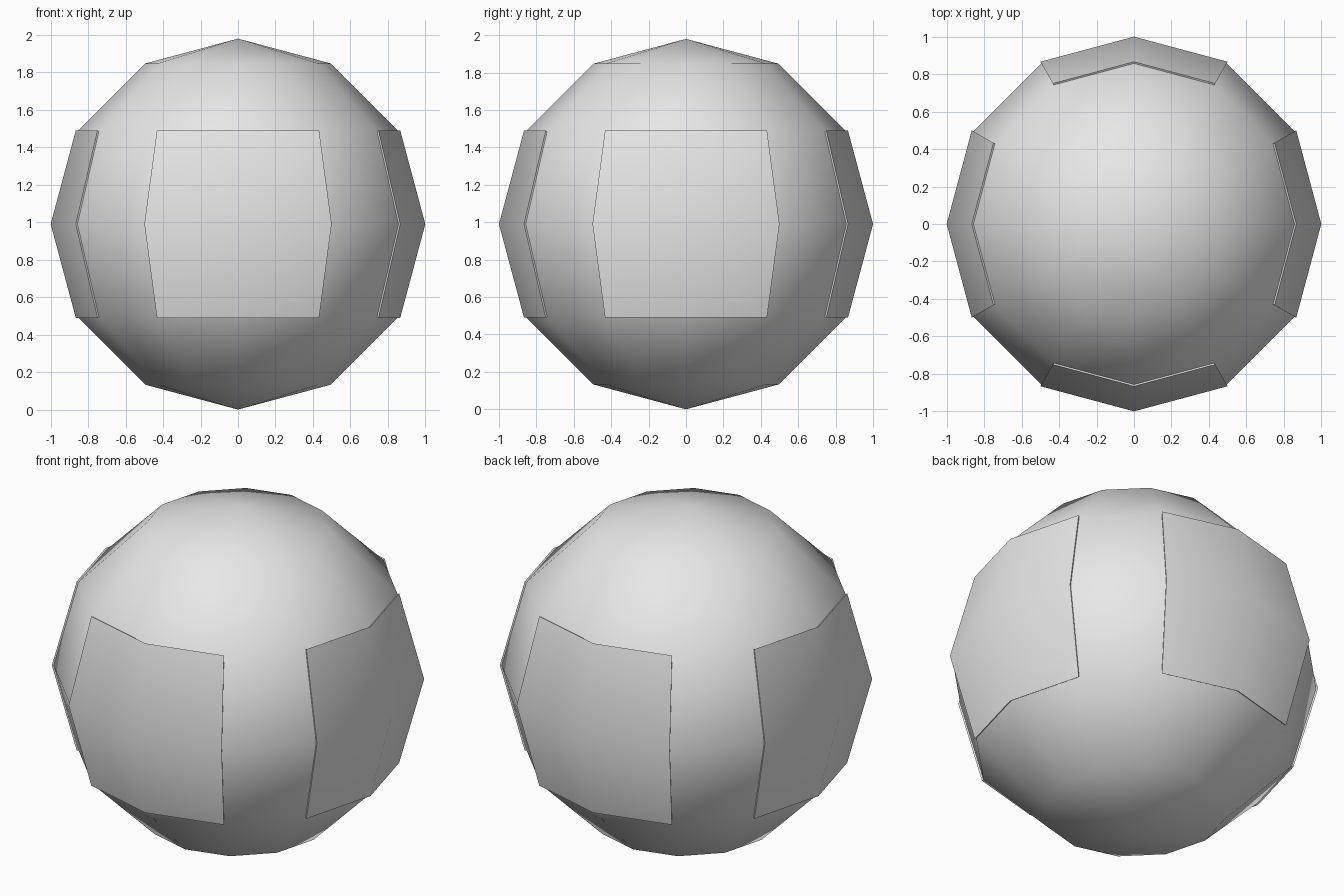
import bpy, bmesh, math
from mathutils import Matrix

if "Cube" in bpy.data.objects:
    bpy.data.objects.remove(bpy.data.objects["Cube"])

CORE_R = 0.99      # radius of the inner ball
PANEL_R = 1.0      # radius of the raised panels
CENTRE = (0, 0, CORE_R)

grey = bpy.data.materials.new("light_grey")
grey.diffuse_color = (0.8, 0.8, 0.8, 1)
grey.use_nodes = True
grey.node_tree.nodes["Principled BSDF"].inputs["Base Color"].default_value = grey.diffuse_color


def ball(radius):
    bm = bmesh.new()
    bmesh.ops.create_uvsphere(bm, u_segments=12, v_segments=6, radius=radius)
    return bm


def finish(bm, name):
    bmesh.ops.recalc_face_normals(bm, faces=bm.faces)
    mesh = bpy.data.meshes.new(name)
    bm.to_mesh(mesh)
    bm.free()
    mesh.materials.append(grey)
    obj = bpy.data.objects.new(name, mesh)
    obj.location = CENTRE
    bpy.context.collection.objects.link(obj)
    bpy.ops.object.select_all(action='DESELECT')
    obj.select_set(True)
    bpy.context.view_layer.objects.active = obj
    bpy.ops.object.shade_smooth_by_angle(angle=math.radians(50))


# Low-poly smooth ball
finish(ball(CORE_R), "ball_core")

# Four raised side panels, each a 2 x 2 patch with a thin rim
for i, side in enumerate(("right", "back", "left", "front")):
    bm = ball(PANEL_R)
    limit = math.radians(31)
    outside = [v for v in bm.verts
               if abs(v.co.z) > 0.51 or abs(math.atan2(v.co.y, v.co.x)) > limit]
    bmesh.ops.delete(bm, geom=outside, context='VERTS')
    ext = bmesh.ops.extrude_face_region(bm, geom=bm.faces[:], use_keep_orig=True)
    for v in ext["geom"]:
        if isinstance(v, bmesh.types.BMVert):
            v.co *= 0.98
    bmesh.ops.transform(bm, matrix=Matrix.Rotation(i * math.pi / 2, 4, 'Z'), verts=bm.verts)
    finish(bm, side + "_panel")
